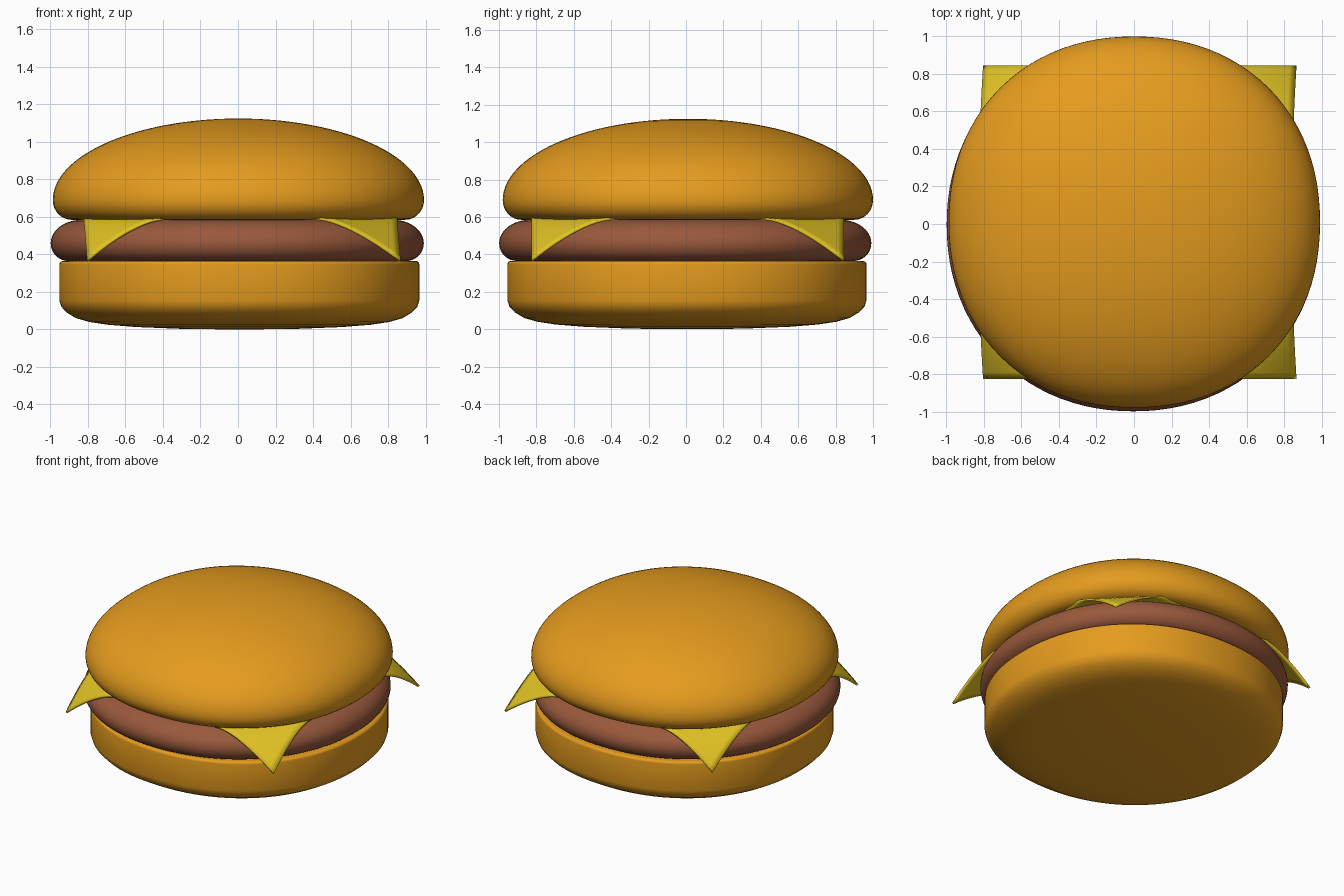
import bpy, bmesh, math

if "Cube" in bpy.data.objects:
    bpy.data.objects.remove(bpy.data.objects["Cube"])

SEGMENTS = 96


def material(name, color):
    mat = bpy.data.materials.new(name)
    mat.diffuse_color = (*color, 1)
    mat.use_nodes = True
    mat.node_tree.nodes["Principled BSDF"].inputs["Base Color"].default_value = mat.diffuse_color
    return mat


def finish(bm, name, mat):
    bmesh.ops.recalc_face_normals(bm, faces=bm.faces)
    mesh = bpy.data.meshes.new(name)
    bm.to_mesh(mesh)
    bm.free()
    mesh.materials.append(mat)
    obj = bpy.data.objects.new(name, mesh)
    bpy.context.collection.objects.link(obj)
    bpy.ops.object.select_all(action='DESELECT')
    obj.select_set(True)
    bpy.context.view_layer.objects.active = obj
    return obj


def round_layer(name, profile, center, mat, power):
    """Sweep an (r, z) profile round a slightly squared circle."""
    bm = bmesh.new()
    rings = []
    for r, z in profile:
        ring = []
        for i in range(SEGMENTS):
            a = 2 * math.pi * i / SEGMENTS
            c, s = math.cos(a), math.sin(a)
            k = r / (abs(c) ** power + abs(s) ** power) ** (1 / power)
            ring.append(bm.verts.new((center[0] + k * c, center[1] + k * s, z)))
        rings.append(ring)
    for low, high in zip(rings, rings[1:]):
        for i in range(SEGMENTS):
            j = (i + 1) % SEGMENTS
            bm.faces.new((low[i], low[j], high[j], high[i]))
    bm.faces.new(rings[0][::-1])
    bm.faces.new(rings[-1])
    obj = finish(bm, name, mat)
    bpy.ops.object.shade_smooth_by_angle(angle=math.radians(50))
    return obj


def arc(r0, z0, dr, dz, start, end, steps):
    """Points on an elliptical arc, angles in degrees."""
    angles = [math.radians(start + (end - start) * i / steps) for i in range(steps + 1)]
    return [(r0 + dr * math.cos(a), z0 + dz * math.sin(a)) for a in angles]


bread = material("bread", (0.78, 0.33, 0.013))
meat = material("meat", (0.32, 0.10, 0.045))
yellow = material("cheese_yellow", (0.75, 0.54, 0.017))

# Bottom bun: domed underside, straight wall, small top bevel
bottom = [(0.02, 0.0), (0.3, 0.003), (0.55, 0.013), (0.7, 0.025), (0.8, 0.04),
          (0.87, 0.06), (0.92, 0.09), (0.95, 0.122), (0.96, 0.155)]
bottom += arc(0.94, 0.347, 0.02, 0.018, 0, 90, 5)
round_layer("bottom_bun", bottom, (0.007, 0.005), bread, 2.14)

# Patty with rounded rim
patty = arc(0.9, 0.46, 0.095, 0.095, -90, 0, 8) + arc(0.83, 0.46, 0.165, 0.125, 0, 90, 10)[1:]
round_layer("patty", patty, (-0.004, -0.004), meat, 2.1)

# Top bun: flat base, rounded lip, elliptical dome
top = arc(0.89, 0.69, 0.1, 0.105, -90, 0, 8) + arc(0, 0.69, 0.99, 0.435, 0, 89, 28)[1:]
round_layer("top_bun", top, (0.002, 0.01), bread, 2.14)

# Cheese slice: square sheet whose corners droop
bm = bmesh.new()
bmesh.ops.create_grid(bm, x_segments=48, y_segments=48, size=0.836)
for v in bm.verts:
    reach = max(0, (abs(v.co.x) + abs(v.co.y) - 1.25) / 0.422)
    drop = 0.225 * reach ** 1.5
    v.co.x += 0.013 + 0.08 * drop
    v.co.y += 0.009
    v.co.z = 0.597 - drop
finish(bm, "cheese_slice", yellow)
solid = bpy.context.object.modifiers.new("thickness", 'SOLIDIFY')
solid.thickness = 0.014
solid.offset = -1
bpy.ops.object.shade_smooth_by_angle(angle=math.radians(40))
